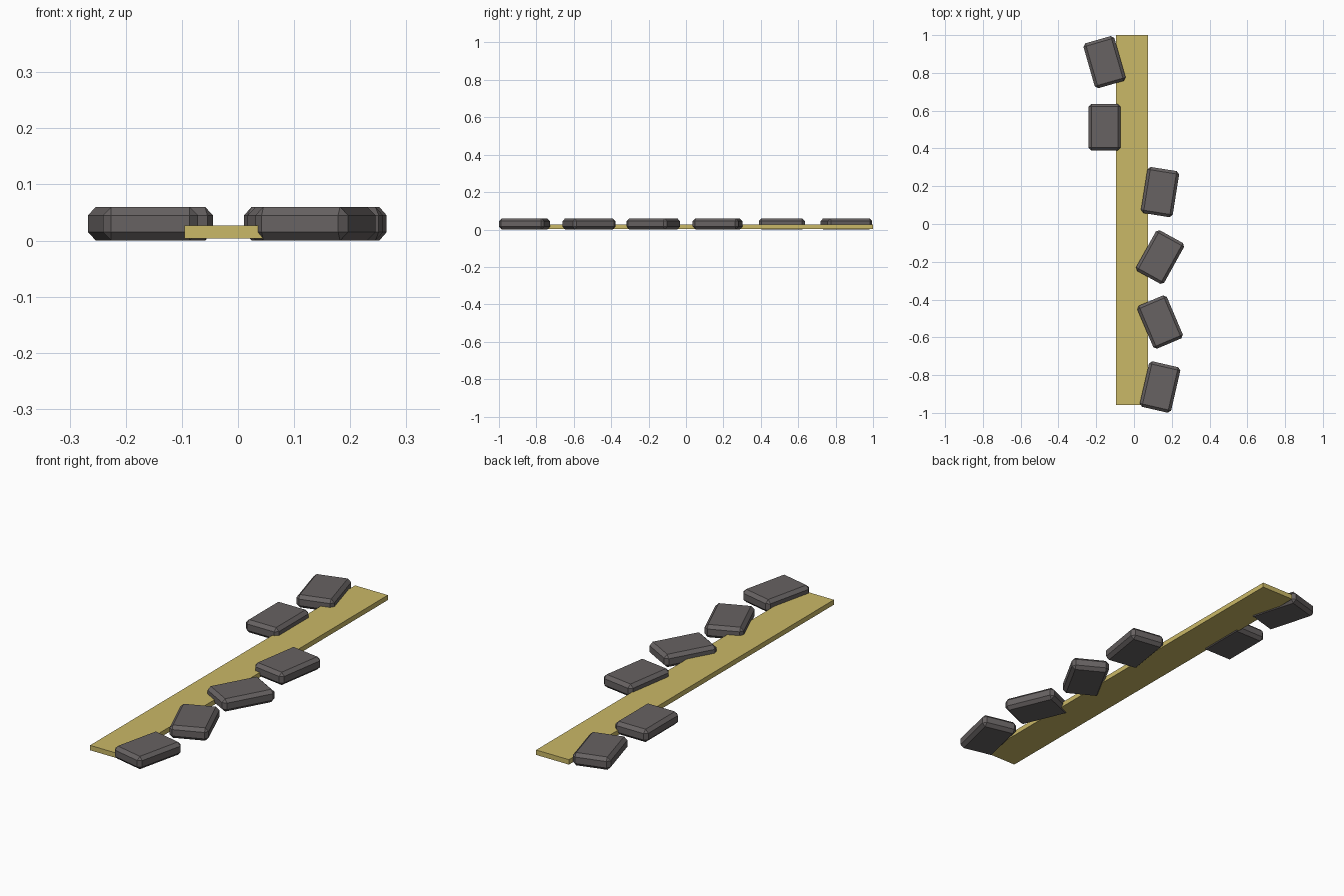
import bpy
import bmesh
import math
from mathutils import Matrix

default = bpy.data.objects.get("Cube")
if default:
    bpy.data.objects.remove(default, do_unlink=True)


def make_material(name, rgb):
    mat = bpy.data.materials.new(name)
    mat.use_nodes = True
    color = (*rgb, 1.0)
    mat.diffuse_color = color
    mat.node_tree.nodes["Principled BSDF"].inputs["Base Color"].default_value = color
    return mat


def make_block(name, size, location, angle, mat, chamfer=0.0):
    """Box with optional flat chamfers, turned about z."""
    bm = bmesh.new()
    bmesh.ops.create_cube(bm, size=1.0, matrix=Matrix.Diagonal((*size, 1.0)))
    if chamfer:
        bmesh.ops.bevel(bm, geom=bm.edges[:], offset=chamfer, segments=1,
                        affect='EDGES', profile=0.5)
    mesh = bpy.data.meshes.new(name)
    bm.to_mesh(mesh)
    bm.free()
    mesh.materials.append(mat)
    obj = bpy.data.objects.new(name, mesh)
    obj.location = location
    obj.rotation_euler.z = math.radians(angle)
    bpy.context.collection.objects.link(obj)
    return obj


sand = make_material("sand yellow", (0.59, 0.48, 0.135))
stone = make_material("stone grey", (0.135, 0.122, 0.122))

# Flat path strip
make_block("path_strip", (0.17, 1.957, 0.023), (-0.01, 0.0215, 0.0155), 0, sand)

# Evenly spaced edging stones: side offset and turn, from front to back
stones = [(0.138, -13), (0.138, 23), (0.138, -29),
          (0.138, -9), (-0.156, 0), (-0.156, 16)]
for i, (x, turn) in enumerate(stones):
    make_block(f"edging_stone_{i + 1}", (0.17, 0.247, 0.06),
               (x, -0.863 + 0.344 * i, 0.03), turn, stone, chamfer=0.015)
